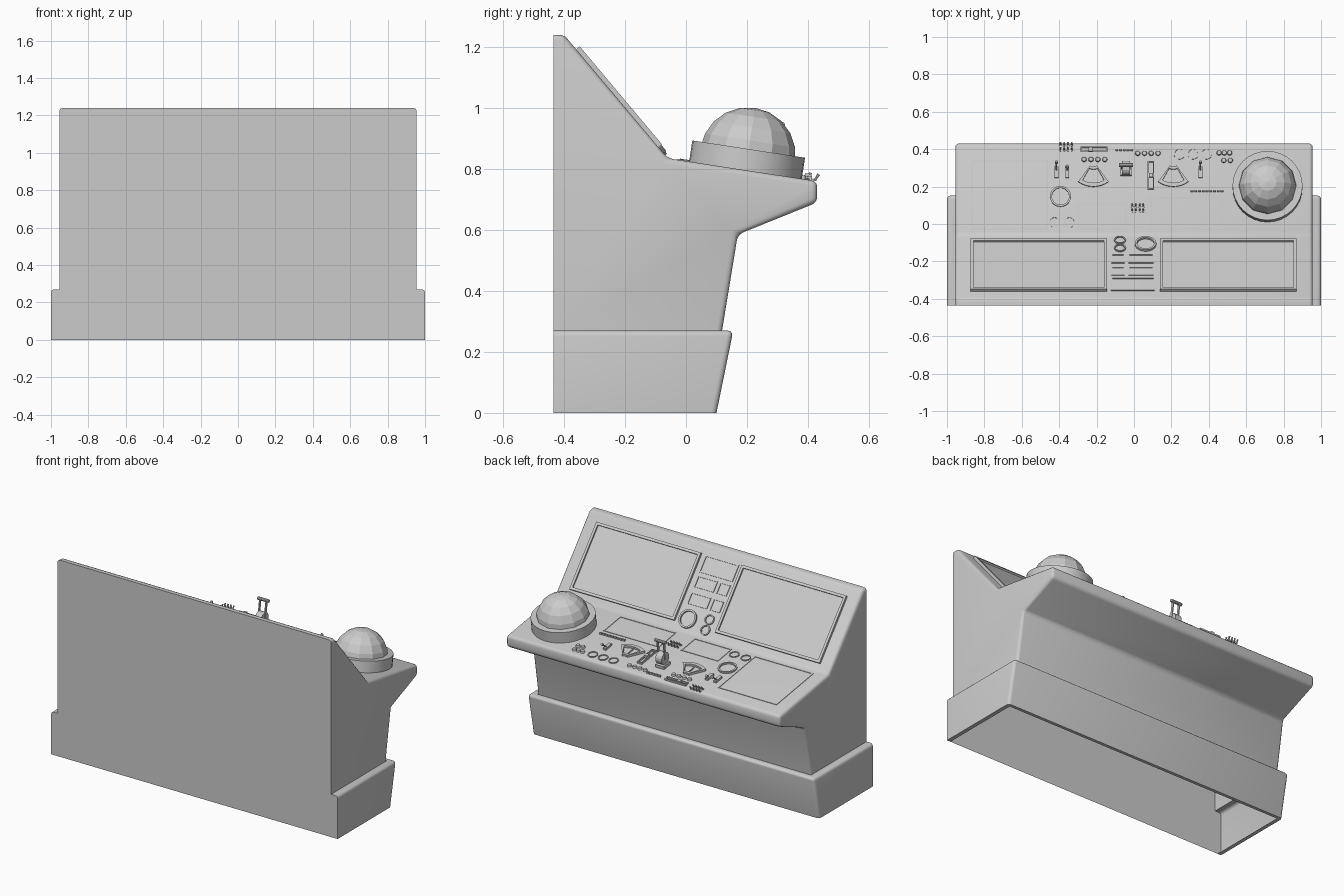
import bpy, bmesh
from math import sin, cos, pi, atan2, radians
from mathutils import Matrix, Vector

if "Cube" in bpy.data.objects:
    bpy.data.objects.remove(bpy.data.objects["Cube"])

BACK = -0.435
DESK = ((-0.06, 0.835), (0.43, 0.76))
SLOPE = ((-0.40, 1.24), (-0.06, 0.835))


def on(surface, x, y, h=0.0):
    """Matrix whose z axis leaves a tilted surface at plan position x, y."""
    (y0, z0), (y1, z1) = surface
    z = z0 + (y - y0) * (z1 - z0) / (y1 - y0)
    return (Matrix.Translation((x, y, z)) @ Matrix.Rotation(atan2(z1 - z0, y1 - y0), 4, 'X')
            @ Matrix.Translation((0, 0, h)))


def finish(name, bm, smooth=False, recalc=True):
    if recalc:
        bmesh.ops.recalc_face_normals(bm, faces=bm.faces)
    me = bpy.data.meshes.new(name)
    bm.to_mesh(me)
    bm.free()
    ob = bpy.data.objects.new(name, me)
    bpy.context.collection.objects.link(ob)
    if smooth:
        bpy.ops.object.select_all(action='DESELECT')
        ob.select_set(True)
        bpy.context.view_layer.objects.active = ob
        bpy.ops.object.shade_smooth_by_angle(angle=radians(35))
    return ob


def box(bm, m, w, d, h):
    bmesh.ops.create_cube(bm, size=1, matrix=m @ Matrix.Translation((0, 0, h / 2)) @ Matrix.Diagonal((w, d, h, 1)))


def cyl(bm, m, r, h, r2=None, n=12):
    bmesh.ops.create_cone(bm, cap_ends=True, segments=n, radius1=r, radius2=r if r2 is None else r2,
                          depth=h, matrix=m @ Matrix.Translation((0, 0, h / 2)))


def frame(bm, m, outer, inner, h):
    """Raised border between two outlines with equal point counts."""
    n = len(outer)
    rows = [[bm.verts.new(m @ Vector((x, y, z))) for x, y in pts]
            for pts, z in ((outer, 0), (outer, h), (inner, h), (inner, 0))]
    for a, b in zip(rows, rows[1:]):
        for i in range(n):
            bm.faces.new((a[i], a[(i + 1) % n], b[(i + 1) % n], b[i]))


def rect(w, d):
    return [(-w / 2, -d / 2), (w / 2, -d / 2), (w / 2, d / 2), (-w / 2, d / 2)]


def circle(r, n=20):
    return [(r * cos(2 * pi * i / n), r * sin(2 * pi * i / n)) for i in range(n)]


def fan(r0, r1, half):
    steps = [half * (i / 4 - 1) for i in range(9)]
    return ([(r1 * sin(a), -r1 * cos(a)) for a in steps] +
            [(r0 * sin(a), -r0 * cos(a)) for a in reversed(steps)])


def rect_frame(bm, surf, x0, x1, y0, y1, border, h):
    m = on(surf, (x0 + x1) / 2, (y0 + y1) / 2)
    (a, c), (b, d) = surf
    w, dep = x1 - x0, (y1 - y0) / cos(atan2(d - c, b - a))
    frame(bm, m, rect(w, dep), rect(w - 2 * border, dep - 2 * border), h)
    return m, w, dep


def round_edges(bm, r):
    edges = [e for e in bm.edges if len(e.link_faces) == 2
             and not all(abs(v.co.y - BACK) < 1e-4 for v in e.verts)]
    bmesh.ops.bevel(bm, geom=edges, offset=r, segments=3, profile=0.5, affect='EDGES', clamp_overlap=True)


# console body: hollow side profile, open below
bm = bmesh.new()
prof = [(BACK, 0.268), (BACK, 1.24), SLOPE[0], DESK[0], DESK[1], (0.43, 0.69), (0.17, 0.585), (0.118, 0.268)]
L, R = [[bm.verts.new((x, y, z)) for y, z in prof] for x in (-0.955, 0.955)]
bm.faces.new(L)
bm.faces.new(R[::-1])
for i in range(len(prof) - 1):
    bm.faces.new((L[i], R[i], R[i + 1], L[i + 1]))
bmesh.ops.recalc_face_normals(bm, faces=bm.faces)
round_edges(bm, 0.018)
finish("console_body", bm, True)

# plinth: wider skirt with a ledge above and a thin lip below, open underneath
bm = bmesh.new()
rows = [[bm.verts.new((x, y, z)) for x, y in ((-w, BACK), (-w, f), (w, f), (w, BACK))]
        for w, f, z in ((0.975, 0.08, 0), (1, 0.1, 0), (1, 0.155, 0.27), (0.955, 0.118, 0.27))]
for a, b in zip(rows, rows[1:]):
    for i in range(3):
        bm.faces.new((a[i], a[i + 1], b[i + 1], b[i]))
lip, lo, hi, inn = rows
bm.faces.new((lip[0], lo[0], hi[0], inn[0], inn[3], hi[3], lo[3], lip[3]))
bmesh.ops.recalc_face_normals(bm, faces=bm.faces)
corners = [e for e in bm.edges if all(v in lo[1:3] + hi for v in e.verts)
           and not all(abs(v.co.y - BACK) < 1e-4 for v in e.verts) and e.verts[0] is not e.verts[1]
           and not all(v in lo for v in e.verts)]
bmesh.ops.bevel(bm, geom=corners, offset=0.018, segments=3, profile=0.5, affect='EDGES')
finish("plinth", bm, True)

# faceted dome on a round mount
m = on(DESK, 0.714, 0.195)
bm = bmesh.new()
cyl(bm, m @ Matrix.Translation((0, 0, -0.01)), 0.187, 0.08, n=32)
finish("dome_mount", bm, True)
bm = bmesh.new()
bmesh.ops.create_uvsphere(bm, u_segments=12, v_segments=10, radius=0.157,
                          matrix=m @ Matrix.Translation((0, 0, 0.05)))
low = [v for v in bm.verts if (m.inverted() @ v.co).z < -0.005]
bmesh.ops.delete(bm, geom=low, context='VERTS')
finish("dome", bm)

# two large upright screens
for side, x0, x1 in (("left", -0.875, -0.145), ("right", 0.14, 0.87)):
    bm = bmesh.new()
    m, w, d = rect_frame(bm, SLOPE, x0, x1, -0.36, -0.09, 0.016, 0.015)
    box(bm, m, w - 0.02, d - 0.02, 0.005)
    finish(side + "_screen", bm)

# small panels and dials between the screens
bm = bmesh.new()
rect_frame(bm, SLOPE, -0.122, 0.11, -0.357, -0.29, 0.006, 0.005)
for y0, y1 in ((-0.276, -0.232), (-0.21, -0.165)):
    for x0, x1 in ((-0.12, -0.05), (-0.03, 0.105)):
        rect_frame(bm, SLOPE, x0, x1, y0, y1, 0.005, 0.005)
frame(bm, on(SLOPE, 0.062, -0.11), circle(0.057), circle(0.046), 0.012)
for y in (-0.088, -0.13):
    frame(bm, on(SLOPE, -0.075, y), circle(0.031), circle(0.024), 0.008)
finish("centre_panels", bm)

# flat displays on the desk
bm = bmesh.new()
for x0, x1, y0, y1 in ((-0.87, -0.46, -0.03, 0.34), (0.09, 0.48, -0.03, 0.14), (-0.3, -0.04, -0.03, 0.11)):
    rect_frame(bm, DESK, x0, x1, y0, y1, 0.007, 0.003)
finish("desk_displays", bm)

# round dials and ring buttons
bm = bmesh.new()
frame(bm, on(DESK, -0.393, 0.147), circle(0.056), circle(0.046), 0.01)
for x, y in ((-0.425, 0.01), (-0.345, 0.01), (0.243, 0.375), (0.315, 0.375), (0.387, 0.375)):
    frame(bm, on(DESK, x, y), circle(0.03), circle(0.024), 0.005)
finish("dials", bm)
bm = bmesh.new()
small = [(0.02 + 0.036 * i, 0.378) for i in range(4)] + [(-0.267 + 0.037 * i, 0.345) for i in range(4)]
small += [(0.48, 0.34), (0.515, 0.34)] + [(0.455 + 0.028 * i, 0.38) for i in range(3)]
for x, y in small:
    cyl(bm, on(DESK, x, y), 0.014, 0.012, 0.011)
finish("knobs", bm)

# fan gauges
bm = bmesh.new()
for x in (-0.217, 0.21):
    m = on(DESK, x, 0.335)
    frame(bm, m, fan(0.03, 0.138, radians(36)), fan(0.045, 0.118, radians(29)), 0.014)
    box(bm, m @ Matrix.Translation((0, -0.08, 0)), 0.005, 0.06, 0.006)
finish("fan_gauges", bm)

# toggle banks: short stalks leaning toward the operator
bm = bmesh.new()
for x0, y0 in ((-0.393, 0.395), (-0.01, 0.068)):
    for i in range(4):
        for j in range(2):
            m = on(DESK, x0 + 0.02 * i, y0 + 0.026 * j)
            cyl(bm, m, 0.007, 0.006, n=8)
            cyl(bm, m @ Matrix.Rotation(radians(-25), 4, 'X'), 0.003, 0.026, 0.005, n=6)
finish("toggles", bm)

# key strips
bm = bmesh.new()
for x0, y, n in ((-0.092, 0.395, 5), (0.31, 0.175, 9)):
    for i in range(n):
        box(bm, on(DESK, x0 + 0.02 * i, y), 0.015, 0.008, 0.012)
finish("key_strips", bm)

# sliders
bm = bmesh.new()
for x, y, w, d in ((-0.213, 0.398, 0.145, 0.028), (0.09, 0.26, 0.034, 0.15)):
    rect_frame(bm, DESK, x - w / 2, x + w / 2, y - d / 2, y + d / 2, 0.006, 0.012)
    box(bm, on(DESK, x - (0.02 if w > d else 0), y), 0.022, 0.022, 0.02)
finish("sliders", bm)

# short levers
bm = bmesh.new()
for x, reach in ((-0.415, 0.06), (-0.357, 0.03), (0.355, 0.06)):
    m = on(DESK, x, 0.275)
    box(bm, m, 0.02, 0.06, 0.014)
    tilt = m @ Matrix.Rotation(radians(-45), 4, 'X')
    cyl(bm, tilt, 0.004, reach, n=8)
    cyl(bm, tilt @ Matrix.Translation((0, 0, reach)), 0.008, 0.014, n=8)
finish("levers", bm)

# tall throttle with forked arms and a cross grip
bm = bmesh.new()
m = on(DESK, -0.043, 0.29)
box(bm, m, 0.06, 0.065, 0.02)
cyl(bm, m @ Matrix.Translation((-0.022, 0, 0.055)) @ Matrix.Rotation(pi / 2, 4, 'Y'), 0.038, 0.044, n=16)
for s in (-1, 1):
    box(bm, m @ Matrix.Translation((0.022 * s, 0, 0.05)), 0.007, 0.014, 0.115)
cyl(bm, m @ Matrix.Translation((-0.038, 0, 0.165)) @ Matrix.Rotation(pi / 2, 4, 'Y'), 0.01, 0.076, n=10)
finish("throttle", bm)
